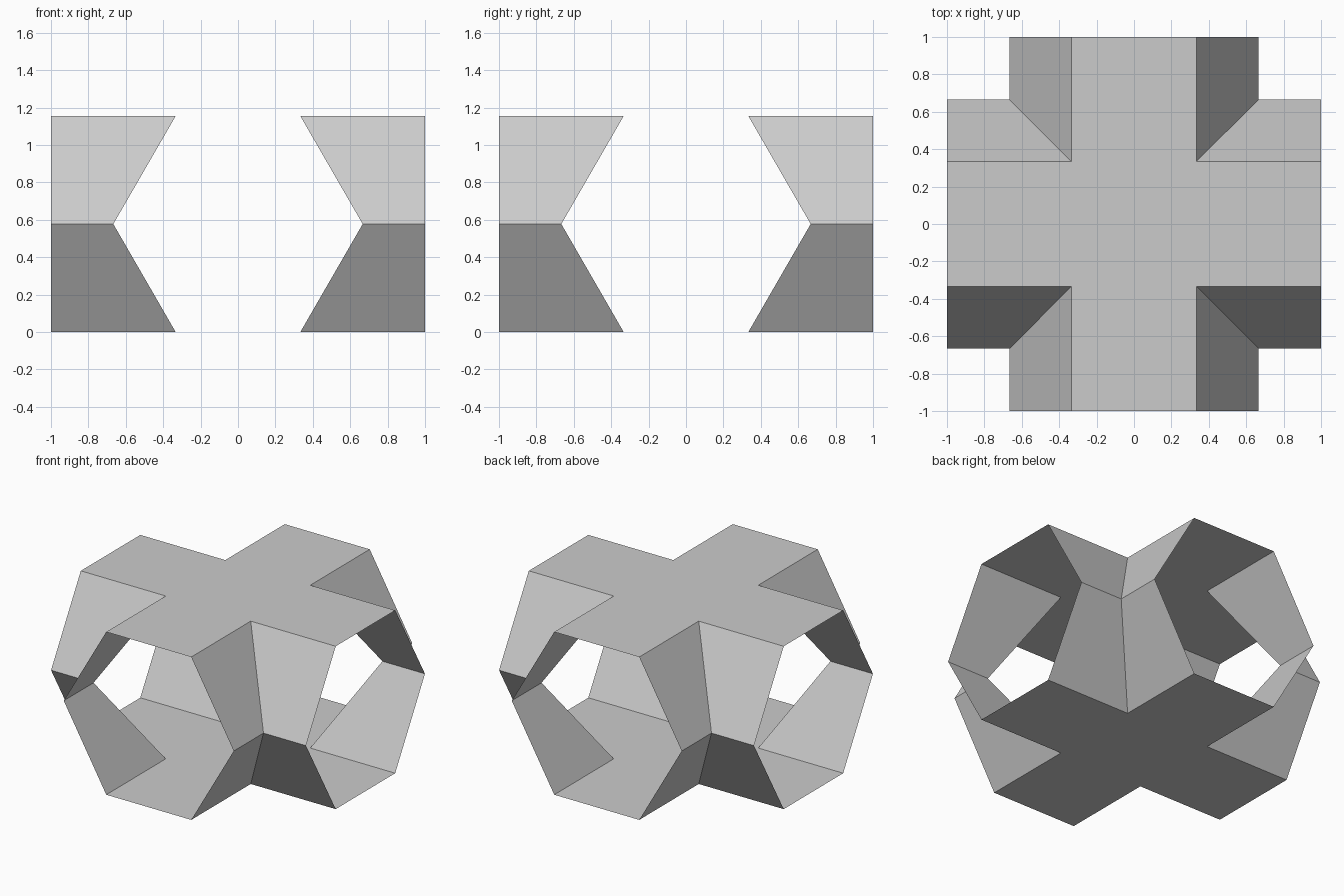
import bpy, bmesh
from mathutils import Vector
from itertools import product

if "Cube" in bpy.data.objects:
    bpy.data.objects.remove(bpy.data.objects["Cube"])

A = 1 / 3            # half width of the flat top and bottom
B = 2 / 3            # half width at mid height
L = 1.0              # half length of each tube
H = 2 / 3 ** 0.5     # full height
M = H / 2            # mid height

bm = bmesh.new()


def add_face(points, outward):
    """Add a flat face whose normal points towards outward."""
    f = bm.faces.new([bm.verts.new(p) for p in points])
    f.normal_update()
    if f.normal.dot(Vector(outward)) < 0:
        f.normal_flip()


# Cross-shaped top and bottom plates
corner = [(L, A), (A, A), (A, L)]
outline = []
for _ in range(4):
    outline += corner
    corner = [(-y, x) for x, y in corner]
for z, up in ((0, -1), (H, 1)):
    add_face([(x, y, z) for x, y in outline], (0, 0, up))

# Sloping tube walls: two per corner, above and below mid height, mitred where tubes meet
for sx, sy, z in product((-1, 1), (-1, 1), (0, H)):
    add_face([(sx * A, sy * A, z), (sx * A, sy * L, z),
              (sx * B, sy * L, M), (sx * B, sy * B, M)], (sx, 0, 0))
    add_face([(sx * A, sy * A, z), (sx * L, sy * A, z),
              (sx * L, sy * B, M), (sx * B, sy * B, M)], (0, sy, 0))

# Join the shared edges, leaving the four tube ends open
bmesh.ops.remove_doubles(bm, verts=bm.verts, dist=1e-4)
mesh = bpy.data.meshes.new("crossing_hexagonal_tubes")
bm.to_mesh(mesh)
bm.free()
obj = bpy.data.objects.new("crossing_hexagonal_tubes", mesh)
bpy.context.collection.objects.link(obj)
